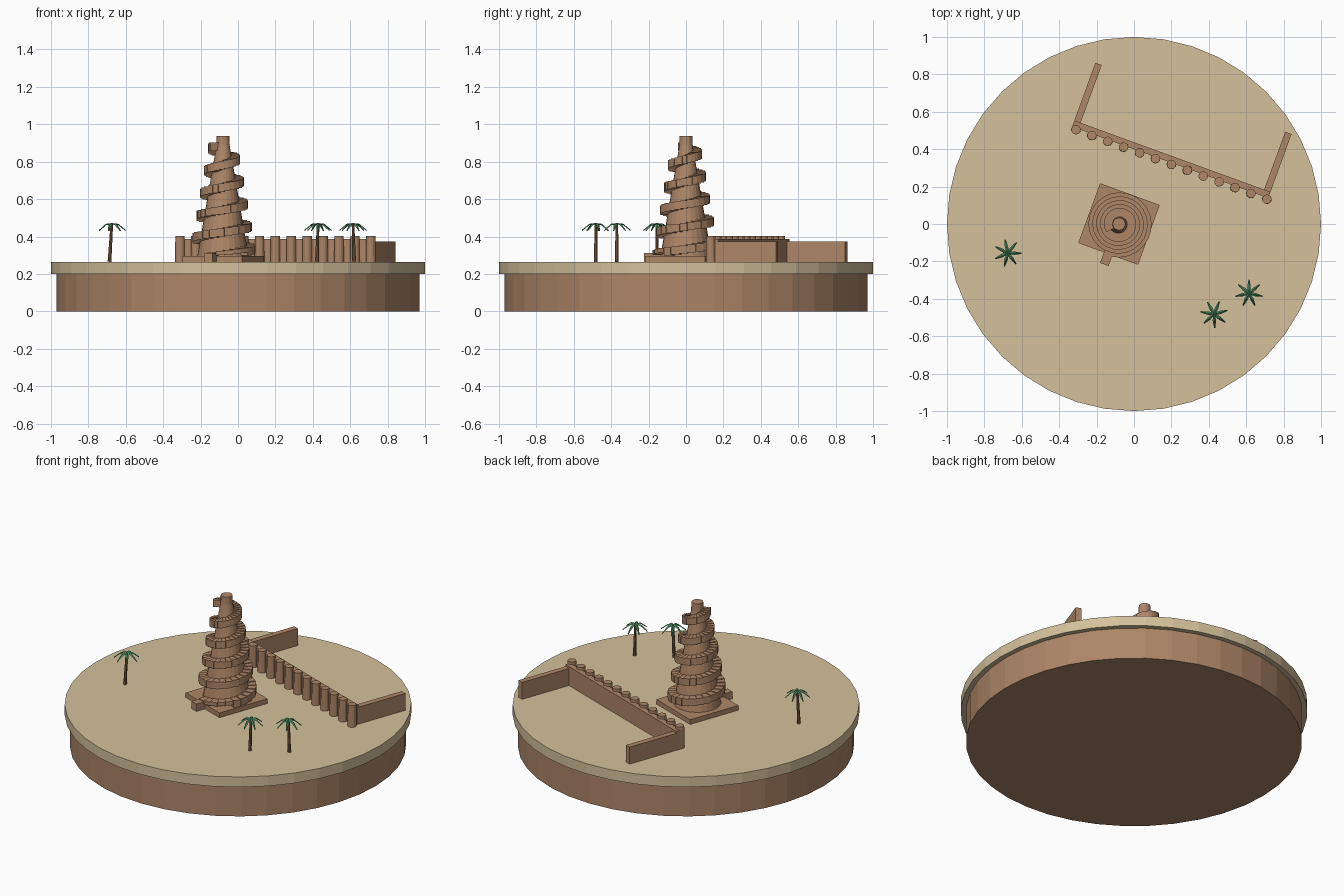
import bpy, bmesh, math
from mathutils import Matrix, Vector

cube = bpy.data.objects.get("Cube")
if cube:
    bpy.data.objects.remove(cube, do_unlink=True)


def material(name, rgb):
    m = bpy.data.materials.new(name)
    m.use_nodes = True
    m.diffuse_color = (*rgb, 1)
    m.node_tree.nodes["Principled BSDF"].inputs["Base Color"].default_value = (*rgb, 1)
    return m


sand = material("sand", (0.66, 0.53, 0.33))
clay = material("clay_brown", (0.42, 0.238, 0.137))
bark = material("bark_brown", (0.25, 0.13, 0.065))
leaf = material("palm_green", (0.07, 0.27, 0.12))


def finish(name, bm, mat):
    bmesh.ops.recalc_face_normals(bm, faces=bm.faces)
    mesh = bpy.data.meshes.new(name)
    bm.to_mesh(mesh)
    bm.free()
    mesh.materials.append(mat)
    obj = bpy.data.objects.new(name, mesh)
    bpy.context.collection.objects.link(obj)
    return obj


def add_box(bm, lo, hi, frame=Matrix()):
    lo, hi = Vector(lo), Vector(hi)
    place = Matrix.Translation((lo + hi) / 2) @ Matrix.Diagonal((*(hi - lo), 1))
    bmesh.ops.create_cube(bm, size=1, matrix=frame @ place)


def add_cone(bm, bottom, top, r1, r2, sides):
    bottom, top = Vector(bottom), Vector(top)
    axis = top - bottom
    turn = axis.to_track_quat('Z', 'Y').to_matrix().to_4x4()
    bmesh.ops.create_cone(bm, cap_ends=True, segments=sides, radius1=r1, radius2=r2,
                          depth=axis.length, matrix=Matrix.Translation((bottom + top) / 2) @ turn)


def box(name, lo, hi, frame, mat):
    bm = bmesh.new()
    add_box(bm, lo, hi, frame)
    return finish(name, bm, mat)


def cone(name, bottom, top, r1, r2, sides, mat):
    bm = bmesh.new()
    add_cone(bm, bottom, top, r1, r2, sides)
    return finish(name, bm, mat)


GROUND = 0.265
SKEW = Matrix.Rotation(math.radians(-20), 4, 'Z')

# Round island
cone("island_base", (0, 0, 0), (0, 0, 0.2), 0.97, 0.97, 40, clay)
cone("sand_disc", (0, 0, 0.2), (0, 0, GROUND), 1, 1, 40, sand)

# Tower body, plinth and entrance step
TX, FOOT, PEAK = -0.08, 0.295, 0.89
tower = Matrix.Translation((TX, 0, 0)) @ SKEW
box("tower_plinth", (-0.17, -0.17, GROUND), (0.17, 0.17, FOOT), tower, clay)
box("entrance_step", (-0.024, -0.23, GROUND), (0.024, -0.12, 0.312), tower, clay)
cone("tower_body", (TX, 0, FOOT), (TX, 0, PEAK), 0.137, 0.035, 24, clay)
cone("tower_cap", (TX, 0, PEAK), (TX, 0, 0.937), 0.036, 0.034, 12, clay)

# Spiral ramp: blocks climbing counter-clockwise
bm = bmesh.new()
PER_TURN, COUNT = 24, 118
for i in range(COUNT):
    z = FOOT + 0.005 * i
    core = 0.137 - 0.102 * (z - FOOT) / (PEAK - FOOT)
    outer = core + 0.042
    half = outer * math.pi / PER_TURN * 0.98
    spin = Matrix.Rotation(math.radians(-110) + i * math.tau / PER_TURN, 4, 'Z')
    frame = Matrix.Translation((TX, 0, z)) @ spin
    add_box(bm, (core - 0.012, -half, -0.021 if i > 4 else 0), (outer, half, 0.023), frame)
finish("spiral_ramp", bm, clay)

# Colonnade: back wall, two wings and a row of columns
court = Matrix.Translation((0.2, 0.3185, 0)) @ SKEW
box("back_wall", (-0.568, 0.008, GROUND), (0.547, 0.043, 0.386), court, clay)
for side, u in (("right", -0.55), ("left", 0.53)):
    box(side + "_wing_wall", (u - 0.018, 0.03, GROUND), (u + 0.018, 0.372, 0.373), court, clay)

bm = bmesh.new()
for i in range(13):
    p = court @ Vector((-0.543 + i * 0.0905, 0, GROUND))
    add_cone(bm, p, p + Vector((0, 0, 0.138)), 0.026, 0.025, 12)
finish("columns", bm, clay)


# Palms: leaning trunk with drooping fronds
def add_frond(bm, crown, angle):
    out = Vector((math.cos(angle), math.sin(angle), 0))
    across = Vector((-out.y, out.x, 0))
    rings = []
    for dist, drop, width in ((0, 0, 0.006), (0.035, 0.004, 0.009), (0.074, 0.036, 0.003)):
        mid = crown + out * dist - Vector((0, 0, drop))
        low = Vector((0, 0, -0.005))
        rings.append([bm.verts.new(mid + off) for off in
                      (across * width + low, Vector(), -across * width + low, low * 1.4)])
    for a, b in zip(rings, rings[1:]):
        for k in range(4):
            n = (k + 1) % 4
            bm.faces.new((a[k], a[n], b[n], b[k]))
    bm.faces.new(rings[0])
    bm.faces.new(rings[-1])


palms = (("west", -0.675, -0.155, -0.012, 0.2), ("south", 0.428, -0.482, -0.006, 0.5),
         ("east", 0.615, -0.37, 0.006, 0.0))
for name, x, y, lean, phase in palms:
    crown = Vector((x, y, 0.472))
    cone(name + "_palm_trunk", (x + lean, y, GROUND), crown - Vector((0, 0, 0.008)),
         0.010, 0.007, 8, bark)
    bm = bmesh.new()
    for k in range(7):
        add_frond(bm, crown, phase + math.pi / 2 + k * math.tau / 7)
    finish(name + "_palm_fronds", bm, leaf)
